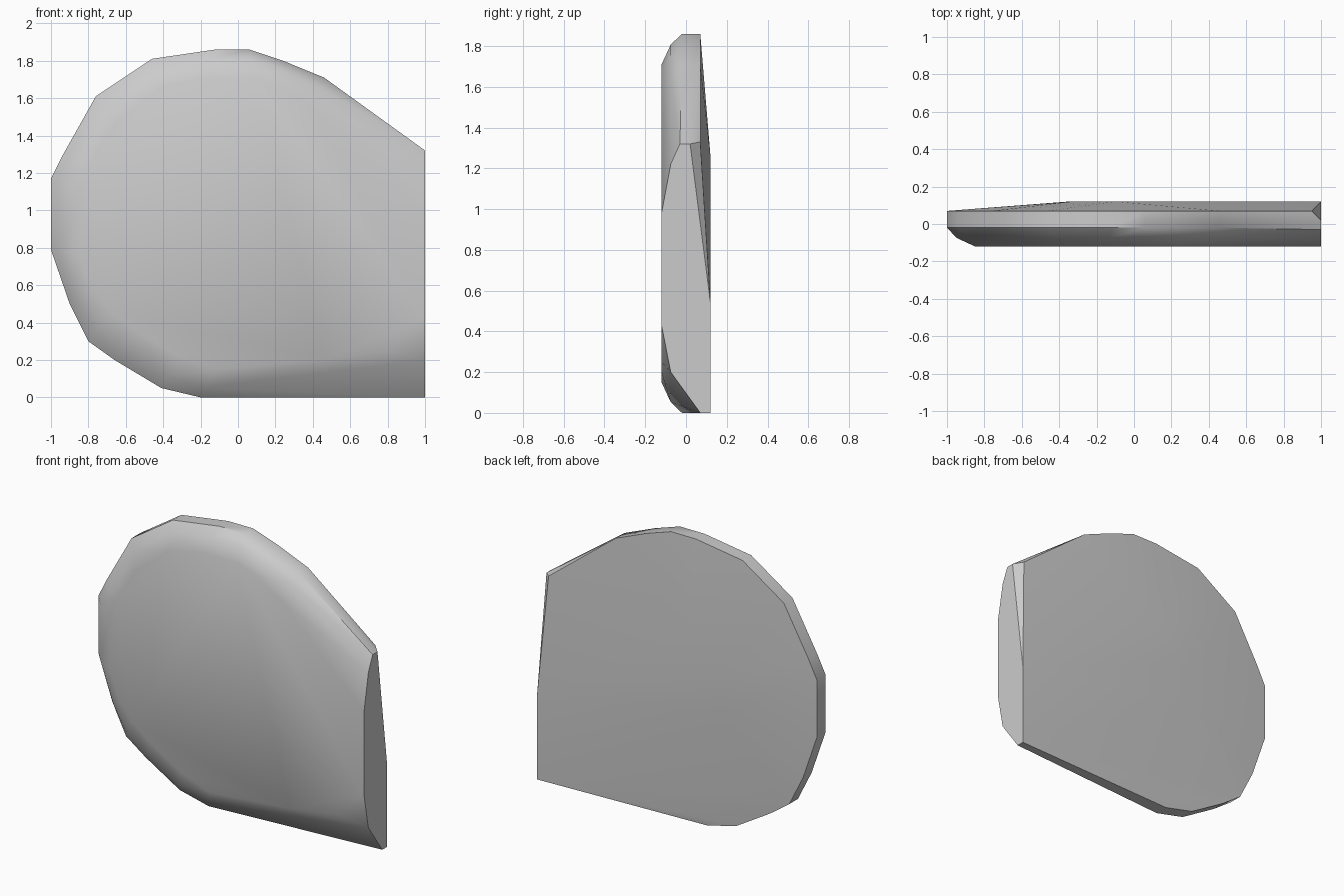
import bpy
import bmesh
from math import radians
from mathutils import Vector

default_cube = bpy.data.objects.get("Cube")
if default_cube:
    bpy.data.objects.remove(default_cube, do_unlink=True)

# Rounded part of the rim, clockwise from the lower end, paired with the front face border
rim = [(-.2, 0), (-.41, .05), (-.66, .2), (-.8, .3), (-.9, .5), (-1, .79), (-1, 1.17),
       (-.94, 1.29), (-.76, 1.61), (-.46, 1.81), (-.12, 1.86), (.06, 1.86), (.24, 1.8), (.46, 1.71)]
face = [(-.12, .15), (-.32, .22), (-.55, .36), (-.68, .46), (-.78, .58), (-.85, .76), (-.85, 1.1),
        (-.8, 1.24), (-.66, 1.46), (-.41, 1.66), (-.17, 1.71), (.08, 1.71), (.22, 1.67), (.4, 1.55)]

# Straight-cut end: depth and height of its corners
cut_end = [(-.03, 1.32), (.02, 1.32), (.12, .54), (.12, 0), (.07, 0),
           (-.075, .2), (-.12, .43), (-.12, .98), (-.075, 1.22)]

# Broad crown of the back and the two corners beside the cut end
back_crown = [(-.35, .8), (-.33, 1.05), (-.1, 1.26)]
corners = [(.95, .07, 1.33), (.8, -.12, .25), (.46, -.12, .2)]


def ring(points, depth):
    return [Vector((x, depth, z)) for x, z in points]


def blend(first, second, amount):
    return [Vector(a).lerp(Vector(b), amount) for a, b in zip(first, second)]


def make_material(name, colour):
    material = bpy.data.materials.new(name)
    material.use_nodes = True
    material.diffuse_color = colour
    material.node_tree.nodes["Principled BSDF"].inputs["Base Color"].default_value = colour
    return material


def make_hull(name, points, material):
    bm = bmesh.new()
    for point in points:
        bm.verts.new(point)
    result = bmesh.ops.convex_hull(bm, input=bm.verts)
    loose = {v for v in result["geom_interior"] + result["geom_unused"]
             if isinstance(v, bmesh.types.BMVert) and not v.link_faces}
    bmesh.ops.delete(bm, geom=list(loose), context="VERTS")
    # Merge the triangles of each flat side into one face
    bmesh.ops.dissolve_limit(bm, angle_limit=radians(1), verts=bm.verts, edges=bm.edges)
    bmesh.ops.recalc_face_normals(bm, faces=bm.faces)
    mesh = bpy.data.meshes.new(name)
    bm.to_mesh(mesh)
    bm.free()
    mesh.materials.append(material)
    obj = bpy.data.objects.new(name, mesh)
    bpy.context.collection.objects.link(obj)
    return obj


# Rim wall, bevelled shoulder, front face, cut end and shallow back
points = ring(rim, .07) + ring(rim, -.02)
points += ring(blend(rim, face, .35), -.075) + ring(face, -.12)
points += [Vector((1, y, z)) for y, z in cut_end]
points += ring(back_crown, .12) + [Vector(c) for c in corners]

slab = make_hull("stone_slab", points, make_material("grey stone", (.6, .6, .6, 1)))

# Smooth stone surface with crisp cut edges
bpy.ops.object.select_all(action="DESELECT")
slab.select_set(True)
bpy.context.view_layer.objects.active = slab
bpy.ops.object.shade_smooth_by_angle(angle=radians(40))
